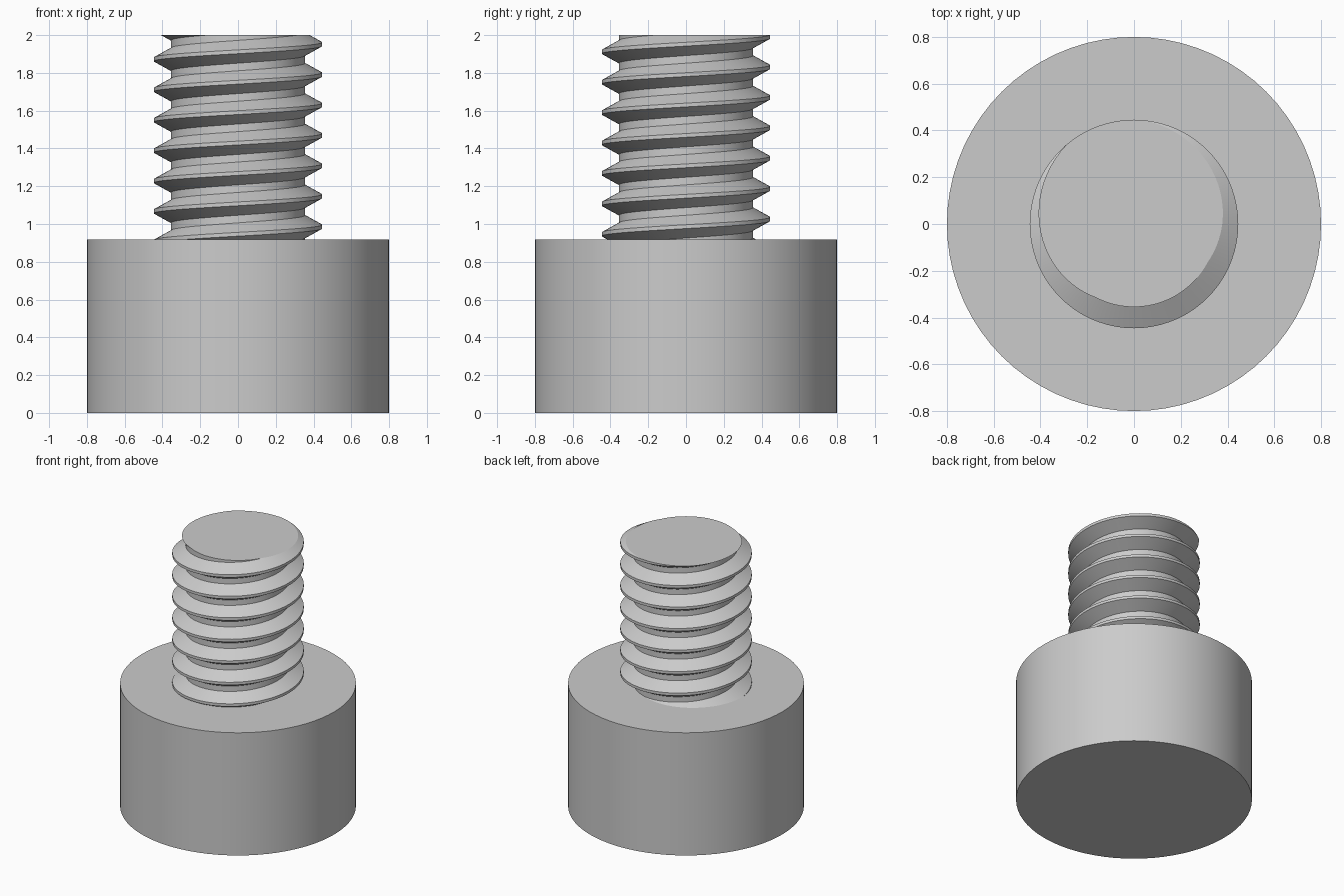
import bpy, bmesh, math

cube = bpy.data.objects.get("Cube")
if cube:
    bpy.data.objects.remove(cube, do_unlink=True)

HEAD_RADIUS, HEAD_HEIGHT, TOP = 0.8, 0.918, 2.0
CREST, ROOT, PITCH = 0.446, 0.355, 0.161
STEPS, TURNS = 72, 10

steel = bpy.data.materials.new("grey_steel")
steel.use_nodes = True
colour = (0.6, 0.6, 0.6, 1)
steel.diffuse_color = colour
steel.node_tree.nodes["Principled BSDF"].inputs["Base Color"].default_value = colour


def finish(bm, name, angle):
    """Turn a bmesh into a shaded object."""
    bmesh.ops.recalc_face_normals(bm, faces=bm.faces)
    mesh = bpy.data.meshes.new(name)
    bm.to_mesh(mesh)
    bm.free()
    mesh.materials.append(steel)
    obj = bpy.data.objects.new(name, mesh)
    bpy.context.collection.objects.link(obj)
    bpy.ops.object.select_all(action='DESELECT')
    obj.select_set(True)
    bpy.context.view_layer.objects.active = obj
    bpy.ops.object.shade_smooth_by_angle(angle=math.radians(angle))


# Head: plain cylinder
bm = bmesh.new()
bmesh.ops.create_cone(bm, cap_ends=True, segments=STEPS, radius1=HEAD_RADIUS,
                      radius2=HEAD_RADIUS, depth=HEAD_HEIGHT)
bmesh.ops.translate(bm, verts=bm.verts, vec=(0, 0, HEAD_HEIGHT / 2))
finish(bm, "screw_head", 30)

# Threaded shank: a right-handed trapezoid profile swept along a helix
profile = [(ROOT, -PITCH * 3 / 8), (CREST, -PITCH / 16),
           (CREST, PITCH / 16), (ROOT, PITCH * 3 / 8)]
start = 1.952 - 8 * PITCH
bm = bmesh.new()
rows = []
for i in range(TURNS * STEPS + 1):
    a = math.tau * i / STEPS
    z = start + PITCH * i / STEPS
    rows.append([bm.verts.new((r * math.cos(a), r * math.sin(a), z + dz))
                 for r, dz in profile])
for i in range(TURNS * STEPS):
    low, high = rows[i], rows[i + 1]
    for k in range(3):
        bm.faces.new((low[k], high[k], high[k + 1], low[k + 1]))
    # Root wall joins this turn to the next one
    if i + 1 + STEPS < len(rows):
        bm.faces.new((low[3], high[3], rows[i + 1 + STEPS][0], rows[i + STEPS][0]))

# Trim both ends flat and close them
for height, direction in ((TOP, 1), (HEAD_HEIGHT - 0.02, -1)):
    cut = bmesh.ops.bisect_plane(bm, geom=bm.verts[:] + bm.edges[:] + bm.faces[:],
                                 plane_co=(0, 0, height), plane_no=(0, 0, direction),
                                 clear_outer=True)
    rim = [e for e in cut["geom_cut"] if isinstance(e, bmesh.types.BMEdge)]
    bmesh.ops.contextual_create(bm, geom=rim)
finish(bm, "threaded_shank", 25)
